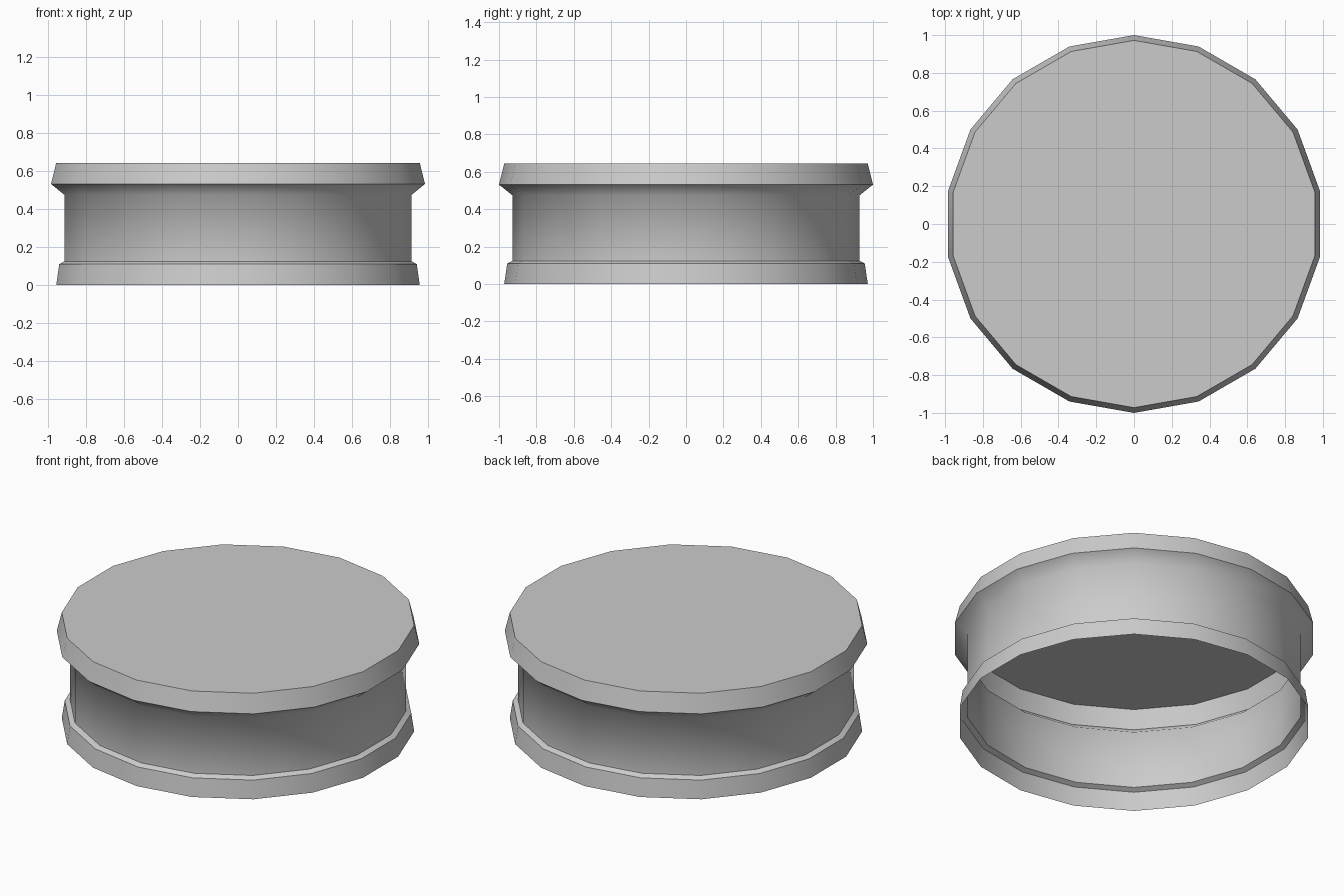
import bpy
import bmesh
from math import cos, sin, radians

cube = bpy.data.objects.get("Cube")
if cube:
    bpy.data.objects.remove(cube, do_unlink=True)

SIDES = 18

grey = bpy.data.materials.new("light grey")
grey.use_nodes = True
grey.diffuse_color = (0.6, 0.6, 0.6, 1)
grey.node_tree.nodes["Principled BSDF"].inputs["Base Color"].default_value = (0.6, 0.6, 0.6, 1)


def lathe(name, profile, capped=False, sharp_rings=True):
    """Turn a bottom-to-top (radius, height) profile into an open shell."""
    bm = bmesh.new()
    rings = []
    for radius, z in profile:
        angles = [radians(90 + 360 * i / SIDES) for i in range(SIDES)]
        rings.append([bm.verts.new((radius * cos(a), radius * sin(a), z)) for a in angles])
    for low, high in zip(rings, rings[1:]):
        for i in range(SIDES):
            j = (i + 1) % SIDES
            bm.faces.new((low[i], low[j], high[j], high[i])).smooth = True
    if capped:
        bm.faces.new(rings[-1])
    # Keep the horizontal creases crisp while the sides shade round
    if sharp_rings:
        for edge in bm.edges:
            a, b = edge.verts
            edge.smooth = abs(a.co.z - b.co.z) > 0.001
    mesh = bpy.data.meshes.new(name)
    bm.to_mesh(mesh)
    bm.free()
    mesh.materials.append(grey)
    obj = bpy.data.objects.new(name, mesh)
    bpy.context.collection.objects.link(obj)
    return obj


# Base ring with its narrow ledge, open underneath
lathe("base_ring", [(0.972, 0), (0.956, 0.109), (0.928, 0.124)])

# Recessed wall flaring out under the lid
lathe("side_wall", [(0.928, 0.124), (0.928, 0.474), (1, 0.531)], sharp_rings=False)

# Flat lid with a tapered rim
lathe("lid", [(1, 0.531), (0.972, 0.643)], capped=True)
